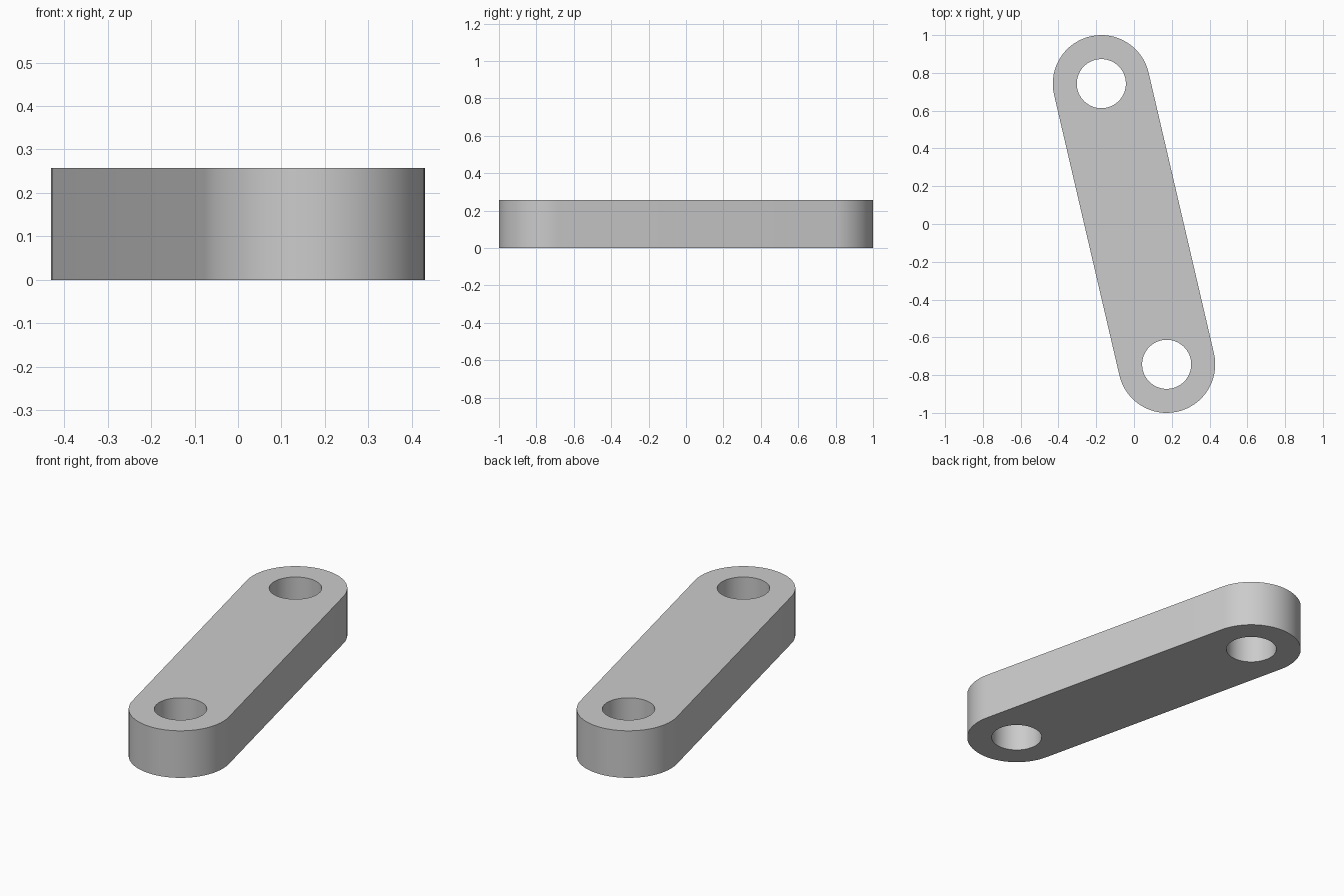
import bpy
import bmesh
from math import atan2, cos, sin, pi, radians
from mathutils import Vector

default = bpy.data.objects.get("Cube")
if default:
    bpy.data.objects.remove(default, do_unlink=True)

# Main dimensions
PIVOT = Vector((0.173, -0.743))
END_RADIUS = 0.257
HOLE_RADIUS = 0.13
THICKNESS = 0.257
STEPS = 32

steel = bpy.data.materials.new("grey_steel")
steel.use_nodes = True
colour = (0.6, 0.6, 0.6, 1)
steel.diffuse_color = colour
steel.node_tree.nodes["Principled BSDF"].inputs["Base Color"].default_value = colour


def arc(centre, radius, start, sweep, count):
    """Points along an arc, the first at the start angle."""
    return [centre + radius * Vector((cos(start + sweep * i / count),
                                      sin(start + sweep * i / count)))
            for i in range(count + 1)]


def add_loop(bm, points):
    verts = [bm.verts.new((p.x, p.y, 0)) for p in points]
    return [bm.edges.new((a, b)) for a, b in zip(verts, verts[1:] + verts[:1])]


# Rounded outline and two pivot holes
axis = atan2(PIVOT.y, PIVOT.x)
bm = bmesh.new()
outline = []
for side, turn in ((1, 0), (-1, pi)):
    outline += arc(side * PIVOT, END_RADIUS, axis + turn - pi / 2, pi, STEPS)
edges = add_loop(bm, outline)
for side in (1, -1):
    edges += add_loop(bm, arc(side * PIVOT, HOLE_RADIUS, axis, 2 * pi, 2 * STEPS)[:-1])

# Fill the profile and extrude it to full thickness
bmesh.ops.triangle_fill(bm, edges=edges, use_beauty=True)
bottom = list(bm.faces)
raised = bmesh.ops.extrude_face_region(bm, geom=bottom, use_keep_orig=True)
bmesh.ops.translate(bm, vec=(0, 0, THICKNESS),
                    verts=[v for v in raised["geom"] if isinstance(v, bmesh.types.BMVert)])
bmesh.ops.recalc_face_normals(bm, faces=bm.faces)

mesh = bpy.data.meshes.new("link_bar")
bm.to_mesh(mesh)
bm.free()
mesh.materials.append(steel)
link = bpy.data.objects.new("link_bar", mesh)
bpy.context.collection.objects.link(link)

# Smooth the rounded walls, keep the rims sharp
bpy.context.view_layer.objects.active = link
link.select_set(True)
bpy.ops.object.shade_smooth_by_angle(angle=radians(30))
